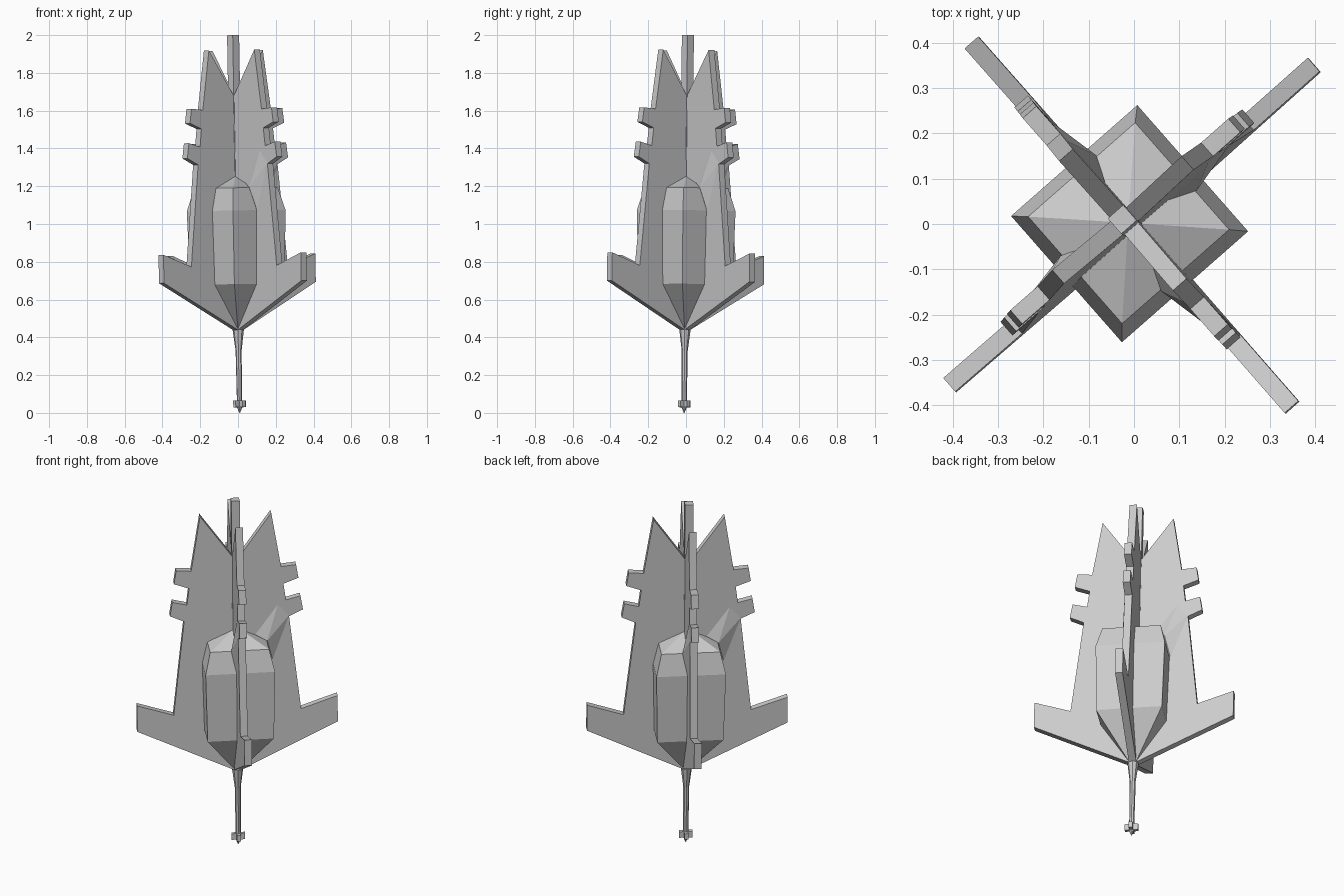
import bpy
import bmesh
from math import sin, cos, pi, radians
from mathutils import Matrix, Vector

cube = bpy.data.objects.get("Cube")
if cube:
    bpy.data.objects.remove(cube, do_unlink=True)

hull_grey = bpy.data.materials.new("hull grey")
hull_grey.use_nodes = True
hull_grey.diffuse_color = (0.6, 0.6, 0.6, 1)
hull_grey.node_tree.nodes["Principled BSDF"].inputs["Base Color"].default_value = (0.6, 0.6, 0.6, 1)

FIN_ANGLE = radians(41.3)
HALF = 0.02  # half the fin thickness

# The whole craft leans very slightly off vertical
LEAN = (Matrix.Translation((0.009, -0.01, 0))
        @ Matrix.Rotation(-0.0175, 4, "Y") @ Matrix.Rotation(-0.01, 4, "X"))


def finish(name, bm, angle):
    """Turn about the axis, apply the lean and add to the scene."""
    bmesh.ops.recalc_face_normals(bm, faces=bm.faces)
    bm.transform(LEAN @ Matrix.Rotation(angle, 4, "Z"))
    mesh = bpy.data.meshes.new(name)
    bm.to_mesh(mesh)
    bm.free()
    mesh.materials.append(hull_grey)
    obj = bpy.data.objects.new(name, mesh)
    bpy.context.collection.objects.link(obj)
    return obj


def plate(name, profile, angle):
    """Extrude an (r, z) outline to the fin thickness."""
    bm = bmesh.new()
    face = bm.faces.new([bm.verts.new((r, -HALF, z)) for r, z in profile])
    moved = bmesh.ops.extrude_face_region(bm, geom=[face])["geom"]
    verts = [v for v in moved if isinstance(v, bmesh.types.BMVert)]
    bmesh.ops.translate(bm, verts=verts, vec=(0, 2 * HALF, 0))
    return finish(name, bm, angle)


def loft(name, rings, sides, angle):
    """Stack of regular rings (radius, z), capped at both ends."""
    bm = bmesh.new()
    loops = []
    for radius, z in rings:
        loops.append([bm.verts.new((radius * cos(2 * pi * i / sides),
                                    radius * sin(2 * pi * i / sides), z))
                      for i in range(sides)])
    for low, high in zip(loops, loops[1:]):
        for i in range(sides):
            j = (i + 1) % sides
            bm.faces.new((low[i], low[j], high[j], high[i]))
    bm.faces.new(loops[0])
    bm.faces.new(loops[-1])
    return finish(name, bm, angle)


def hull(name, points, angle):
    bm = bmesh.new()
    for p in points:
        bm.verts.new(Vector(p))
    bmesh.ops.convex_hull(bm, input=bm.verts)
    return finish(name, bm, angle)


# Fin outline: spiked top, two stub tabs and a swept lower arm
fin_profile = [
    (0, 0.43), (0.535, 0.69), (0.535, 0.84), (0.34, 0.775),
    (0.28, 1.315), (0.355, 1.35), (0.342, 1.43), (0.264, 1.41),
    (0.252, 1.505), (0.332, 1.535), (0.32, 1.612), (0.24, 1.605),
    (0.19, 1.92), (0, 1.65),
]
# Fairing between the body shoulder and one side of each fin
fairing_points = [
    (0.16, -0.045, 1.19), (0.19, -HALF, 1.07), (0.22, -HALF, 1.385),
    (0.10, -HALF, 1.22), (0.28, -HALF, 1.32),
]

for k, place in enumerate(("back_left", "back_right", "front_right", "front_left")):
    turn = FIN_ANGLE + k * pi / 2
    plate("fin_" + place, fin_profile, turn)
    hull("fairing_" + place, fairing_points, turn)

# Four-cornered body with corners between the fins
loft("body", [(0.015, 0.43), (0.25, 0.68), (0.262, 1.07), (0.222, 1.19), (0.004, 1.26)],
     4, FIN_ANGLE + pi / 4)

# Square mast rising from the notch between the fin spikes
loft("mast", [(0.032, 1.2), (0.032, 2.0)], 4, FIN_ANGLE + pi / 4)

# Nose probe with a pointed tip and a small crossed collar
loft("nose_probe", [(0.002, 0.0), (0.014, 0.03), (0.014, 0.1), (0.016, 0.33),
                    (0.03, 0.44)], 8, FIN_ANGLE)
collar = [(-0.036, 0.03), (0.036, 0.03), (0.036, 0.065), (-0.036, 0.065)]
for k in range(2):
    blade = plate("collar_blade", collar, FIN_ANGLE + k * pi / 2)
    for v in blade.data.vertices:  # thin the blade across its width
        side = Vector((-sin(FIN_ANGLE + k * pi / 2), cos(FIN_ANGLE + k * pi / 2), 0))
        v.co -= side * (v.co - LEAN.translation).dot(side) * 0.5
